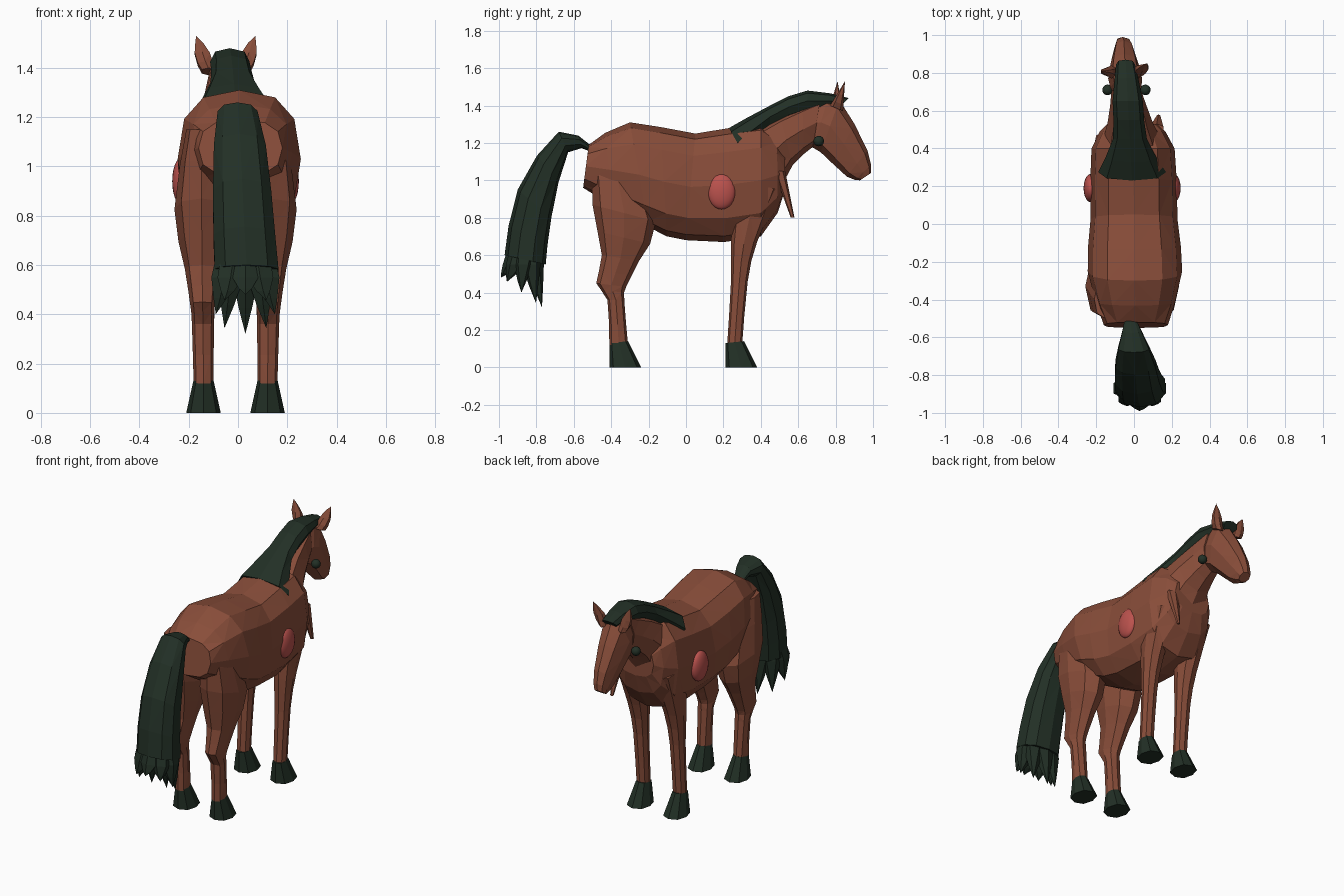
import bpy, bmesh
from math import sin, cos, tau, copysign
from mathutils import Vector

default_cube = bpy.data.objects.get("Cube")
if default_cube:
    bpy.data.objects.remove(default_cube, do_unlink=True)


def make_material(name, red, green, blue):
    material = bpy.data.materials.new(name)
    material.use_nodes = True
    color = (red, green, blue, 1)
    material.diffuse_color = color
    material.node_tree.nodes["Principled BSDF"].inputs["Base Color"].default_value = color
    return material


def sample(points, fraction):
    """Smooth curve through evenly spaced points, read at a fraction of its length."""
    last = len(points) - 1
    start = min(int(fraction * last), last - 1)
    local = fraction * last - start
    before, here, there, after = (
        points[max(0, min(last, start + step))] for step in (-1, 0, 1, 2))
    leave, arrive = (there - before) / 2, (after - here) / 2
    rest = there - here
    return (here + leave * local + (rest * 3 - leave * 2 - arrive) * local ** 2
            + (leave + arrive - rest * 2) * local ** 3)


def rounded(value, power):
    """Push a sine or cosine outwards for a fuller cross-section."""
    return copysign(abs(value) ** power, value)


def loft(name, material, back, front, widths, center=(0, 0), steps=4, sides=8, power=0.85):
    """Faceted skin between two side-view edges (y, z), with half widths along it."""
    back = [Vector(point) for point in back]
    front = [Vector(point) for point in front]
    bm = bmesh.new()
    rings = []
    for step in range(steps + 1):
        fraction = step / steps
        edge_a, edge_b = sample(back, fraction), sample(front, fraction)
        middle, reach = (edge_a + edge_b) / 2, (edge_a - edge_b) / 2
        width = sample(widths, fraction)
        x = center[0] + (center[1] - center[0]) * fraction
        ring = []
        for side in range(sides):
            angle = tau * side / sides
            point = middle + reach * rounded(cos(angle), power)
            ring.append(bm.verts.new((x + width * rounded(sin(angle), power), point.x, point.y)))
        rings.append(ring)
    for ring, following in zip(rings, rings[1:]):
        for side in range(sides):
            bm.faces.new((ring[side - 1], ring[side], following[side], following[side - 1]))
    bm.faces.new(rings[0])
    bm.faces.new(rings[-1])
    bmesh.ops.remove_doubles(bm, verts=bm.verts, dist=0.001)
    bmesh.ops.recalc_face_normals(bm, faces=bm.faces)
    bmesh.ops.triangulate(bm, faces=bm.faces)
    mesh = bpy.data.meshes.new(name)
    bm.to_mesh(mesh)
    bm.free()
    mesh.materials.append(material)
    bpy.context.collection.objects.link(bpy.data.objects.new(name, mesh))


def ball(name, material, location, radii):
    bpy.ops.mesh.primitive_uv_sphere_add(segments=20, ring_count=12, location=location)
    sphere = bpy.context.object
    sphere.name = name
    sphere.scale = radii
    sphere.data.materials.append(material)
    bpy.ops.object.shade_smooth()


coat = make_material("chestnut_coat", 0.25, 0.075, 0.042)
hair = make_material("dark_green_hair", 0.016, 0.029, 0.019)
patch = make_material("red_patch", 0.5, 0.085, 0.075)

# Trunk from rump to chest
loft("body", coat,
     back=[(-.52, 1.19), (-.3, 1.31), (.05, 1.25), (.4, 1.3), (.53, 1.15)],
     front=[(-.55, .96), (-.2, .75), (0, .68), (.4, .7), (.53, .95)],
     widths=[.17, .25, .23, .22, .13], center=(.01, -.01), steps=8, sides=12, power=0.78)

# Neck, head and mane, turned slightly to the right
loft("neck", coat,
     back=[(.3, 1.25), (.5, 1.35), (.72, 1.44)],
     front=[(.48, .9), (.57, 1.08), (.68, 1.18)],
     widths=[.18, .12, .08], center=(0, -.04))
loft("head", coat,
     back=[(.72, 1.43), (.82, 1.43), (.97, 1.16), (.99, 1.04)],
     front=[(.66, 1.18), (.72, 1.15), (.86, 1.02), (.93, 1)],
     widths=[.07, .09, .055, .035], center=(-.04, -.06), steps=6)
loft("mane", hair,
     back=[(.23, 1.28), (.45, 1.4), (.65, 1.48), (.87, 1.44)],
     front=[(.32, 1.12), (.45, 1.28), (.65, 1.37), (.82, 1.39)],
     widths=[.18, .09, .08, .05], center=(-.01, -.045), steps=6)

# Loose tuft on the chest
loft("chest_tuft", coat, back=[(.47, 1.05), (.56, .8)], front=[(.53, 1.05), (.58, .8)],
     widths=[.04, .01], center=(.12, .13), steps=2, sides=6)

for label, side in (("left", 1), ("right", -1)):
    leg_x = .13 * side - .01
    # Legs
    loft(label + "_hind_leg", coat,
         back=[(-.5, 1.15), (-.5, .87), (-.45, .6), (-.48, .45), (-.42, .36), (-.41, .12)],
         front=[(-.3, 1.15), (-.16, .78), (-.25, .57), (-.32, .43), (-.33, .36), (-.31, .12)],
         widths=[.06, .11, .07, .05, .045, .04],
         center=(leg_x + .01 * side, leg_x), steps=10)
    loft(label + "_front_leg", coat,
         back=[(.26, 1), (.24, .66), (.24, .45), (.22, .12)],
         front=[(.5, .95), (.38, .67), (.33, .46), (.3, .12)],
         widths=[.08, .06, .045, .04], center=(leg_x, leg_x), steps=6)
    # Hooves
    for place, heel in (("hind", -.41), ("front", .21)):
        loft(f"{label}_{place}_hoof", hair,
             back=[(heel, .13), (heel, 0)], front=[(heel + .1, .14), (heel + .17, 0)],
             widths=[.04, .07], center=(leg_x, leg_x), steps=2)
    # Ears, eyes and flank patches
    tip = (.83 + .02 * side, 1.53)
    loft(label + "_ear", coat, back=[(.77, 1.4), tip], front=[(.84, 1.37), tip],
         widths=[.03, .035, 0], center=(.07 * side - .05, .12 * side - .05), sides=6)
    ball(label + "_eye", hair, (.1 * side - .04, .71, 1.21), (.028, .028, .028))
    ball(label + "_flank_patch", patch, (.22 * side - .01, .19, .94), (.037, .075, .095))

# Tail
loft("tail", hair,
     back=[(-.5, 1.18), (-.68, 1.26), (-.9, .95), (-.97, .6)],
     front=[(-.5, 1.15), (-.63, 1.15), (-.72, .8), (-.75, .55)],
     widths=[.03, .11, .135], center=(-.02, .035), steps=6, sides=10)

# Ragged strands around the tail end, longest on the inside
strand_count = 8
for strand in range(strand_count):
    angle = tau * strand / strand_count
    across, along = cos(angle), sin(angle)
    root, middle = -.85 + .03 * along, -.87 + .06 * along
    tip = (-.88 + .11 * along, .4 - .08 * along)
    loft(f"tail_strand_{strand}", hair,
         back=[(root - .05, .7), (middle - .05, .55), tip],
         front=[(root + .05, .7), (middle + .05, .55), tip],
         widths=[.05, .06, 0], center=(.03 + .05 * across, .03 + .12 * across), sides=6)
